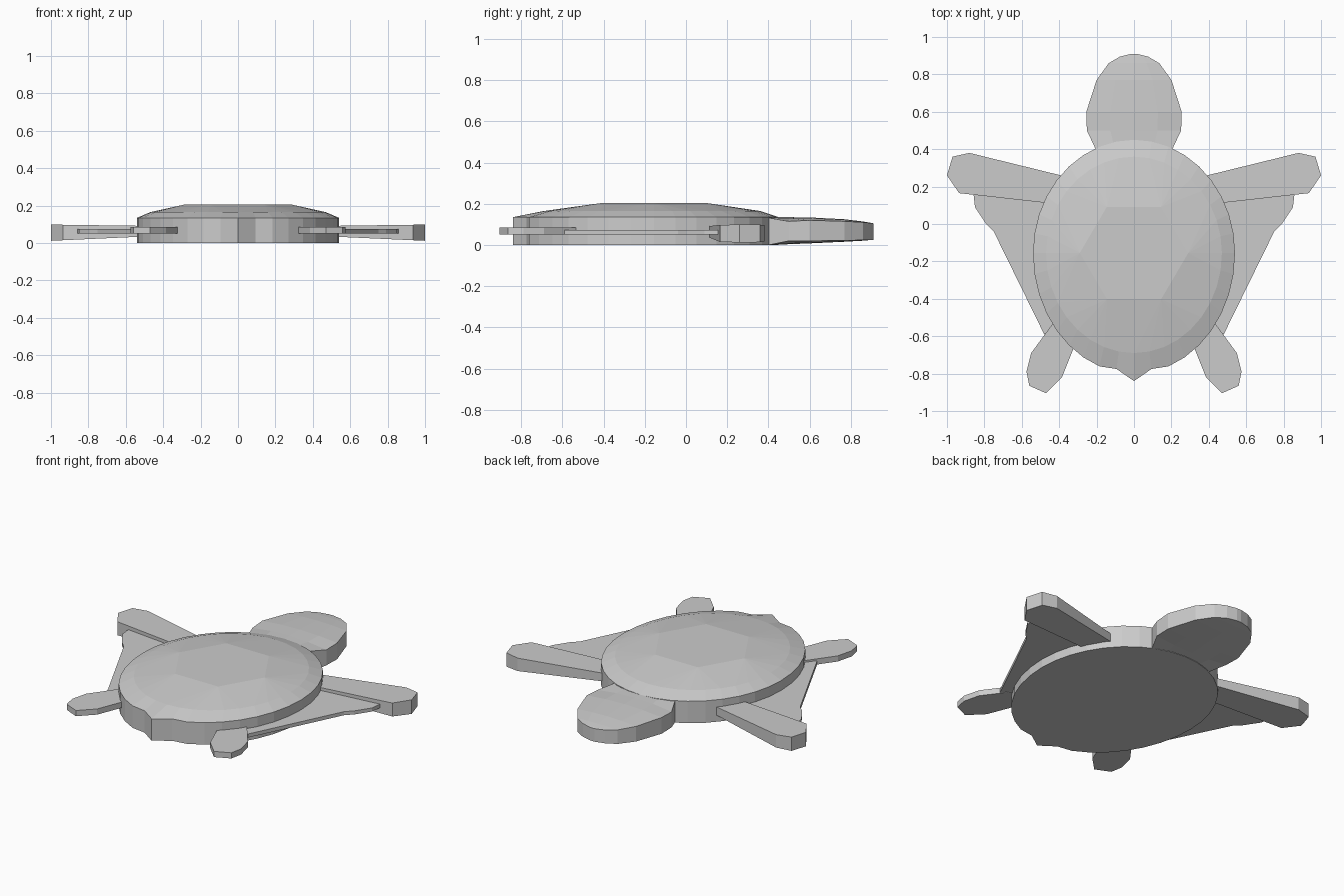
import bpy, bmesh, math

if "Cube" in bpy.data.objects:
    bpy.data.objects.remove(bpy.data.objects["Cube"])

grey = bpy.data.materials.new("plain grey")
grey.diffuse_color = (0.6, 0.6, 0.6, 1)
grey.use_nodes = True
grey.node_tree.nodes["Principled BSDF"].inputs["Base Color"].default_value = grey.diffuse_color


def finish(name, bm):
    bmesh.ops.recalc_face_normals(bm, faces=bm.faces)
    mesh = bpy.data.meshes.new(name)
    bm.to_mesh(mesh)
    bm.free()
    mesh.materials.append(grey)
    ob = bpy.data.objects.new(name, mesh)
    bpy.context.collection.objects.link(ob)


def wall(bm, a, b):
    """Join two closed rings of equal length with quads."""
    n = len(a)
    for i in range(n):
        j = (i + 1) % n
        bm.faces.new((a[i], a[j], b[j], b[i]))


def slab(name, outline, side, low, high):
    """Flat plate; low and high give z as a function of x."""
    bm = bmesh.new()
    bot = [bm.verts.new((side * x, y, low(x))) for x, y in outline]
    top = [bm.verts.new((side * x, y, high(x))) for x, y in outline]
    bm.faces.new(bot)
    bm.faces.new(top)
    wall(bm, bot, top)
    finish(name, bm)


# Shell: straight rim, bevelled edge, faceted dome with a hexagonal plateau
N, CY = 36, -0.155


def oval(rx, up, down, tail=False):
    pts = []
    for i in range(N):
        a = 2 * math.pi * i / N
        s = math.sin(a)
        y = CY + s * (up if s > 0 else down)
        if tail and i in (26, 28):
            y = -0.775
        if tail and i == 27:
            y = -0.84
        pts.append((rx * math.cos(a), y))
    return pts


bm = bmesh.new()
rim = oval(0.54, 0.605, 0.645, True)
base = [bm.verts.new((x, y, 0)) for x, y in rim]
edge = [bm.verts.new((x, y, 0.135)) for x, y in rim]
ring = [bm.verts.new((x, y, 0.165)) for x, y in oval(0.47, 0.515, 0.535)]
plateau = [bm.verts.new((0.29 * math.cos(k * math.pi / 3),
                         CY + 0.285 * math.sin(k * math.pi / 3), 0.205)) for k in range(6)]
bm.faces.new(base)
wall(bm, base, edge)
wall(bm, edge, ring)
for k in range(6):
    for i in range(6 * k - 3, 6 * k + 3):
        bm.faces.new((ring[i % N], ring[(i + 1) % N], plateau[k]))
    bm.faces.new((plateau[k], ring[6 * k + 3], plateau[(k + 1) % 6]))
bm.faces.new(plateau)
finish("shell", bm)

# Head: rows of (y, half width, edge bottom, edge top, ridge bottom, ridge top)
rows = [(0.33, 0.17, 0.0, 0.133, 0.0, 0.134), (0.40, 0.205, 0.0, 0.132, 0.0, 0.135),
        (0.50, 0.252, 0.02, 0.115, 0.004, 0.135), (0.60, 0.255, 0.02, 0.12, 0.008, 0.134),
        (0.77, 0.20, 0.022, 0.115, 0.016, 0.125), (0.86, 0.135, 0.024, 0.11, 0.021, 0.114),
        (0.895, 0.075, 0.025, 0.107, 0.024, 0.108), (0.91, 0.015, 0.025, 0.105, 0.025, 0.105)]
bm = bmesh.new()
loops = []
for y, w, eb, et, rb, rt in rows:
    across = (-1, -0.5, 0, 0.5, 1)
    mix = lambda e, r, t: r + (e - r) * t * t
    loop = [(t * w, y, mix(et, rt, t)) for t in across]
    loop += [(t * w, y, mix(eb, rb, t)) for t in reversed(across)]
    loops.append([bm.verts.new(p) for p in loop])
for a, b in zip(loops, loops[1:]):
    wall(bm, a, b)
bm.faces.new(loops[0])
bm.faces.new(loops[-1])
finish("head", bm)

# Limbs and webs, mirrored left and right
front = [(0.35, 0.25), (0.88, 0.38), (0.97, 0.36), (1.0, 0.26), (0.935, 0.165), (0.40, 0.105)]
rear = [(0.38, -0.46), (0.44, -0.54), (0.55, -0.69), (0.575, -0.79), (0.56, -0.865),
        (0.47, -0.905), (0.385, -0.82), (0.325, -0.67), (0.28, -0.58)]
web = [(0.42, 0.13), (0.86, 0.18), (0.85, 0.09), (0.79, 0.0), (0.75, -0.04),
       (0.48, -0.59), (0.36, -0.5)]
for side, word in ((1, "right"), (-1, "left")):
    slab("front_flipper_" + word, front, side,
         lambda x: 0.035 - 0.02 * (x - 0.5) / 0.44, lambda x: 0.092 + 0.006 * (x - 0.5) / 0.44)
    slab("rear_flipper_" + word, rear, side, lambda x: 0.05, lambda x: 0.085)
    slab("web_" + word, web, side, lambda x: 0.052, lambda x: 0.074)
